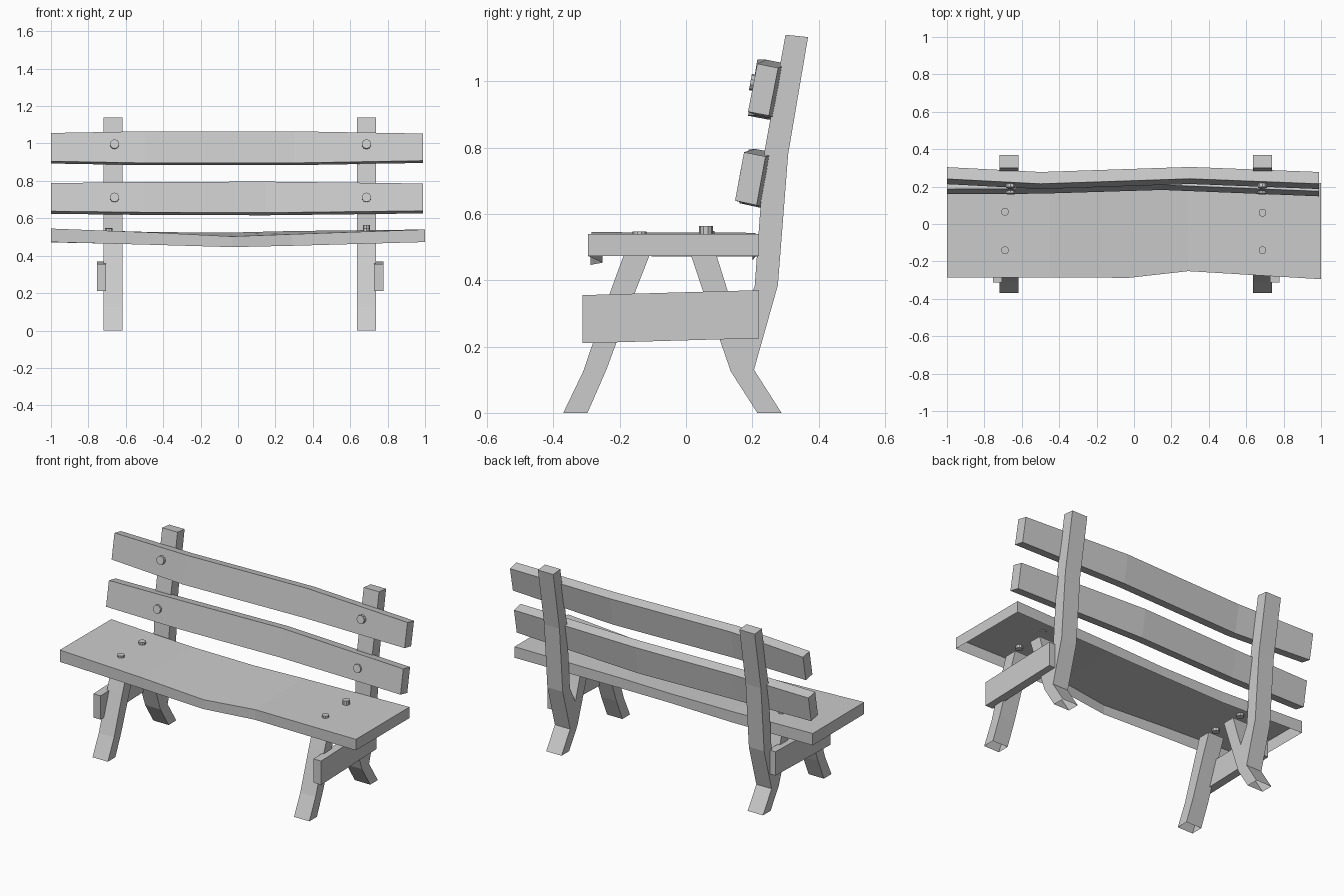
import bpy, bmesh
from math import radians
from mathutils import Matrix, Vector

if "Cube" in bpy.data.objects:
    bpy.data.objects.remove(bpy.data.objects["Cube"])


def finish(name, bm):
    bmesh.ops.recalc_face_normals(bm, faces=bm.faces)
    mesh = bpy.data.meshes.new(name)
    bm.to_mesh(mesh)
    bm.free()
    obj = bpy.data.objects.new(name, mesh)
    bpy.context.collection.objects.link(obj)
    return obj


def loft(name, rings, open_side=None, caps=True):
    """Join equal-length point rings; open_side skips one strip of faces."""
    bm = bmesh.new()
    vs = [[bm.verts.new(p) for p in ring] for ring in rings]
    n = len(vs[0])
    for a, b in zip(vs, vs[1:]):
        for i in range(n):
            if i != open_side:
                j = (i + 1) % n
                bm.faces.new((a[i], a[j], b[j], b[i]))
    if caps:
        bm.faces.new(vs[0])
        bm.faces.new(vs[-1])
    return finish(name, bm)


def side_profile(name, pts, x0, x1, open_side=None):
    """Extrude a (y, z) outline from x0 to x1."""
    return loft(name, [[(x, y, z) for y, z in pts] for x in (x0, x1)], open_side)


def bolt(name, base, radius, height, tilt=0.0):
    bm = bmesh.new()
    mat = Matrix.Translation(Vector(base)) @ Matrix.Rotation(radians(tilt), 4, 'X')
    bmesh.ops.create_cone(bm, cap_ends=True, segments=10, radius1=radius,
                          radius2=radius, depth=height, matrix=mat)
    return finish(name, bm)


# Outlines in (y, z); the first edge of each leg is its open foot
FRONT_LEG = [(-0.37, 0), (-0.297, 0), (-0.24, 0.13), (-0.155, 0.36), (-0.11, 0.475),
             (-0.188, 0.475), (-0.23, 0.36), (-0.31, 0.125)]
REAR_LEG = [(0.215, 0), (0.288, 0), (0.205, 0.13), (0.125, 0.37), (0.092, 0.475),
            (0.015, 0.475), (0.05, 0.37), (0.135, 0.125)]
POST = [(0.205, 0.13), (0.277, 0.385), (0.308, 0.78), (0.368, 1.133),
        (0.30, 1.14), (0.237, 0.79), (0.207, 0.38), (0.155, 0.28)]
BRACE = [(-0.312, 0.21), (0.22, 0.225), (0.22, 0.37), (-0.312, 0.355)]

# Legs, back posts and outer braces on both sides
for side, x0, x1, b0, b1 in (("left", -0.72, -0.617, -0.755, -0.706),
                             ("right", 0.636, 0.739, 0.727, 0.778)):
    side_profile("front_leg_" + side, FRONT_LEG, x0, x1, open_side=0)
    side_profile("rear_leg_" + side, REAR_LEG, x0, x1, open_side=0)
    side_profile("back_post_" + side, POST, x0, x1)
    side_profile("side_brace_" + side, BRACE, b0, b1)

# Seat: sagging, wavy plank with an open underside
# x, front y, back y, front bottom z, front top z, back top z
SEAT = [(-1.0, -0.285, 0.21, 0.473, 0.545, 0.543),
        (-0.45, -0.285, 0.20, 0.458, 0.524, 0.526),
        (-0.03, -0.288, 0.20, 0.446, 0.503, 0.524),
        (0.29, -0.252, 0.205, 0.453, 0.515, 0.532),
        (1.0, -0.295, 0.22, 0.473, 0.54, 0.54)]
loft("seat", [[(x, yf, zb), (x, yb, zb + zt2 - zt), (x, yb, zt2), (x, yf, zt)]
              for x, yf, yb, zb, zt, zt2 in SEAT], open_side=0)

# Back rails: end section plus bend offsets along the length (x, dy, dz)
RAILS = {
    "upper_back_rail": ([(0.187, 0.908), (0.25, 0.896), (0.278, 1.04), (0.215, 1.053)],
                        [(-1.0, 0.026, 0.003), (-0.5, 0.0, 0.012),
                         (0.3, 0.027, 0.012), (0.99, 0.0, 0.0)]),
    "lower_back_rail": ([(0.148, 0.638), (0.213, 0.624), (0.24, 0.775), (0.175, 0.788)],
                        [(-1.0, 0.012, 0.0), (-0.5, 0.014, 0.006),
                         (0.15, 0.034, 0.008), (0.99, 0.0, -0.002)]),
}
for name, (section, bends) in RAILS.items():
    rings = []
    for x, dy, dz in bends:
        # the middle grows taller both upward and downward
        rings.append([(x, y + dy, z + (dz if i > 1 else -dz))
                      for i, (y, z) in enumerate(section)])
    loft(name, rings)

# Bolts in the rails
for side, x in (("left", -0.66), ("right", 0.687)):
    bolt("upper_rail_bolt_" + side, (x, 0.209, 0.995), 0.025, 0.03, 80)
    bolt("lower_rail_bolt_" + side, (x, 0.176, 0.71), 0.025, 0.03, 80)

# Bolts in the seat
for name, x, y, z in (("left_front", -0.69, -0.14, 0.530), ("left_back", -0.69, 0.065, 0.533),
                      ("right_front", 0.687, -0.14, 0.532), ("right_back", 0.687, 0.06, 0.548)):
    bolt("seat_bolt_" + name, (x, y, z), 0.021, 0.03)
